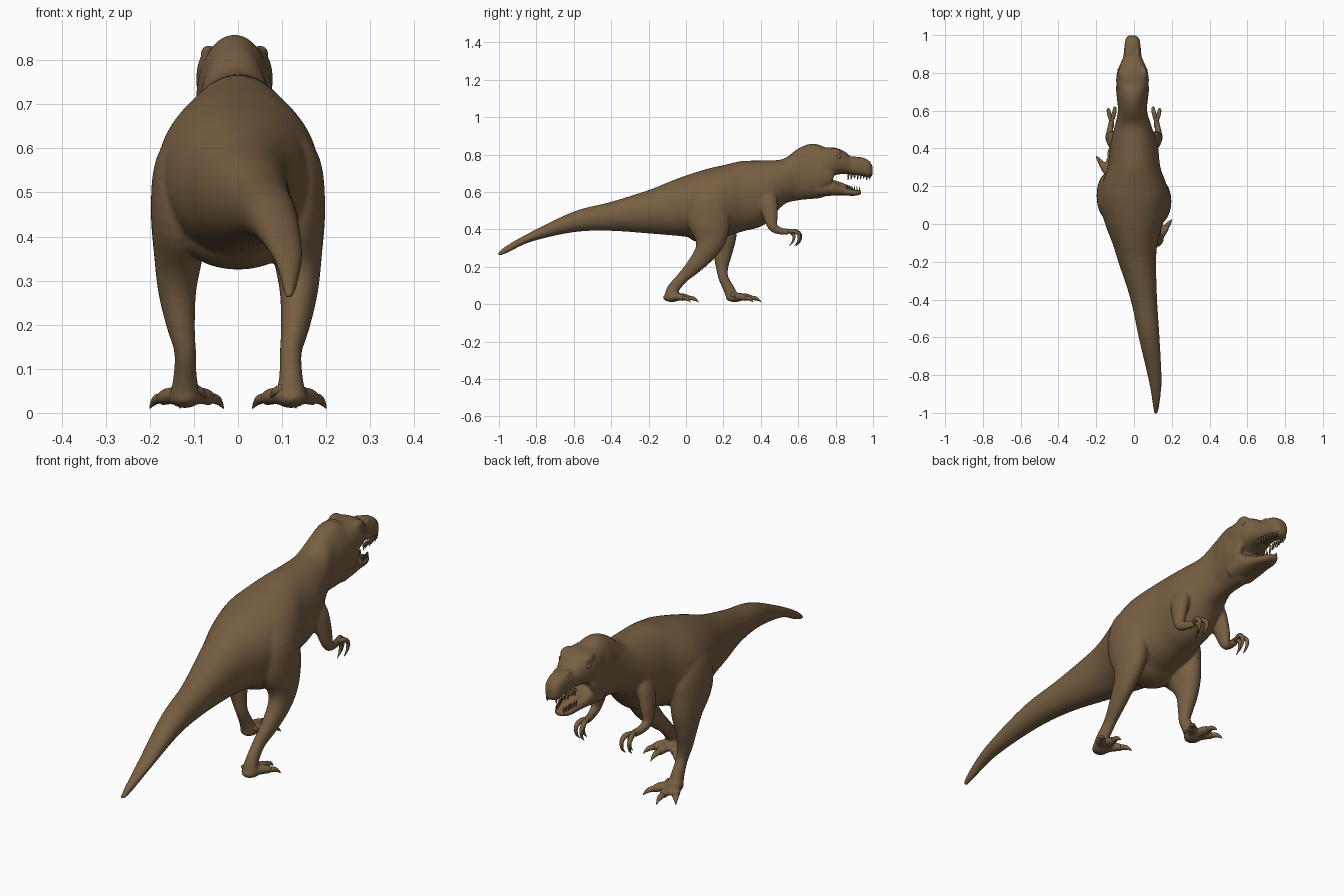
import bpy, bmesh, math
from mathutils import Vector, Matrix

skin = bpy.data.materials.new("brown skin")
skin.diffuse_color = (0.185, 0.115, 0.055, 1)


def spline(pts, steps):
    """Catmull-Rom through tuples of any length."""
    vs = [Vector(p) for p in pts]
    out = []
    for i in range(len(vs) - 1):
        a, b, c, d = vs[max(i - 1, 0)], vs[i], vs[i + 1], vs[min(i + 2, len(vs) - 1)]
        for s in range(steps):
            t = s / steps
            out.append(0.5 * (2 * b + (c - a) * t + (2 * a - 5 * b + 4 * c - d) * t * t
                              + (3 * b - a - 3 * c + d) * t ** 3))
    return out + [vs[-1]]


def tube(bm, pts, upright=False, power=2.0, sides=24, steps=4):
    """Loft rings given as (x, y, z, half width, half depth)."""
    path = spline(pts, steps)
    cs = [Vector(p[:3]) for p in path]
    rings = []
    for i, p in enumerate(path):
        u, v = Vector((1, 0, 0)), Vector((0, 0, 1))
        if not upright:
            t = (cs[min(i + 1, len(cs) - 1)] - cs[max(i - 1, 0)]).normalized()
            u = (u - t * u.dot(t)).normalized()
            v = t.cross(u)
        ring = []
        for k in range(sides):
            a = 2 * math.pi * k / sides
            c, s = math.cos(a), math.sin(a)
            c = math.copysign(abs(c) ** (2 / power), c)
            s = math.copysign(abs(s) ** (2 / power), s)
            ring.append(bm.verts.new(cs[i] + u * c * max(p[3], .001) + v * s * max(p[4], .001)))
        rings.append(ring)
    for r, q in zip(rings, rings[1:]):
        for k in range(sides):
            n = (k + 1) % sides
            bm.faces.new((r[k], r[n], q[n], q[k]))
    bm.faces.new(rings[0][::-1])
    bm.faces.new(rings[-1])


def profile(bm, rows, power=2.0):
    """Loft along y from rows of (y, top, bottom, x, half width)."""
    tube(bm, [(x, y, (t + b) / 2, w, (t - b) / 2) for y, t, b, x, w in rows],
         True, power, 40, 5)


def ball(bm, loc, size):
    m = Matrix.Translation(loc) @ Matrix.Diagonal((*size, 1))
    bmesh.ops.create_uvsphere(bm, u_segments=24, v_segments=16, radius=1, matrix=m)


def finish(bm, name):
    bmesh.ops.recalc_face_normals(bm, faces=bm.faces)
    for f in bm.faces:
        f.smooth = True
    me = bpy.data.meshes.new(name)
    bm.to_mesh(me)
    bm.free()
    me.materials.append(skin)
    ob = bpy.data.objects.new(name, me)
    bpy.context.collection.objects.link(ob)
    return ob


body, claws, teeth, eyes = (bmesh.new() for _ in range(4))

# Tail, trunk and neck
profile(body, [
    (-1.006, .274, .258, .115, .008), (-.96, .312, .272, .117, .017),
    (-.83, .385, .333, .112, .034), (-.6, .495, .385, .08, .055),
    (-.4, .547, .392, .052, .07), (-.2, .61, .378, .017, .1),
    (-.1, .65, .37, .005, .12), (0, .688, .36, 0, .153), (.12, .725, .34, 0, .184),
    (.2, .743, .358, 0, .175), (.3, .765, .388, 0, .14),
    (.42, .768, .425, 0, .125), (.52, .777, .53, -.005, .097),
    (.6, .832, .555, -.008, .077), (.67, .858, .562, -.008, .083),
    (.73, .845, .57, -.008, .086), (.775, .815, .6, -.008, .06)], 2.05)
# Pelvis between the legs
ball(body, (0, .1, .41), (.135, .11, .085))

# Upper skull and open lower jaw
profile(body, [
    (.66, .84, .68, -.008, .06), (.74, .838, .67, -.008, .085), (.8, .836, .69, -.008, .082),
    (.85, .815, .697, -.008, .064), (.885, .788, .692, -.008, .049),
    (.94, .785, .685, -.008, .043), (.98, .765, .677, -.008, .036),
    (.998, .735, .69, -.01, .02)], 2.6)
profile(body, [
    (.7, .67, .573, -.01, .072), (.78, .665, .58, -.01, .066), (.83, .636, .582, -.01, .053),
    (.9, .613, .579, -.01, .038), (.937, .61, .588, -.01, .022)], 2.5)

# Legs: hind right and fore left stride
hind = [(.09, .115, .63, .05, .08), (.118, .112, .56, .07, .106),
        (.13, .12, .46, .068, .118), (.135, .13, .36, .056, .092), (.138, .105, .28, .044, .06),
        (.13, .04, .2, .033, .042), (.12, -.02, .14, .025, .031), (.12, -.07, .08, .027, .032),
        (.12, -.085, .035, .037, .032)]
fore = [(-.09, .13, .63, .05, .08), (-.118, .135, .56, .07, .112),
        (-.13, .15, .46, .068, .128), (-.135, .185, .36, .056, .09), (-.138, .195, .28, .044, .056),
        (-.13, .193, .2, .033, .034), (-.12, .2, .14, .025, .027), (-.12, .23, .08, .027, .03),
        (-.12, .25, .035, .037, .032)]
for leg, side in ((hind, 1), (fore, -1)):
    tube(body, leg)
    ax, ay = leg[-1][0], leg[-1][1]
    ball(body, (ax, ay + .01, .035), (.038, .048, .024))
    # Three toes with claws
    for dx, dy in ((.055, .075), (.008, .105), (-.06, .075)):
        def at(k, z, r):
            return (ax + side * dx * k, ay + dy * k, z, r, r * .9)
        tube(body, [at(0, .037, .028), at(.4, .039, .023), at(.75, .037, .021), at(1, .03, .016)])
        tube(claws, [at(.85, .034, .014), at(1.15, .031, .012), at(1.35, .02, .006),
                     at(1.45, .01, .001)], sides=12)
    # Small raised inner toe
    tube(claws, [(ax - side * .015, ay - .01, .055, .013, .013),
                 (ax - side * .036, ay + .002, .048, .009, .009),
                 (ax - side * .045, ay + .015, .034, .001, .001)], sides=12)

for s in (1, -1):
    # Arms, starting inside the chest
    tube(body, [(s * .075, .42, .63, .02, .04), (s * .1, .435, .56, .034, .052),
                (s * .12, .45, .48, .028, .042), (s * .13, .465, .412, .021, .026),
                (s * .125, .51, .39, .016, .019), (s * .117, .55, .388, .015, .018)])
    # Hooked fingers
    for dx, dy in ((.014, .0), (-.012, .008), (.0, -.028)):
        x, y = s * .117, .55 + dy
        tube(claws, [(x, y - .01, .388, .011, .011), (x + s * dx, y + .03, .39, .011, .011),
                     (x + s * dx * 1.3, y + .054, .368, .009, .009),
                     (x + s * dx * 1.2, y + .05, .336, .006, .006),
                     (x + s * dx, y + .03, .312, .001, .001)], sides=12)
    # Brow horns, snout ridges, cheeks and eyes
    ball(body, (-.008 + s * .06, .795, .814), (.017, .035, .02))
    ball(body, (-.008 + s * .026, .9, .78), (.012, .03, .01))
    ball(body, (-.008 + s * .062, .735, .7), (.024, .06, .07))
    ball(eyes, (-.008 + s * .07, .815, .787), (.009, .013, .012))
    # Teeth along both jaws
    for i in range(8):
        y = .868 + i * .0165
        x = -.008 + s * (.038 - .015 * (i / 7) ** 2)
        h = .022 - .004 * (i % 3)
        tube(teeth, [(x, y, .697, .005, .005), (x, y, .685 - h * .5, .004, .004),
                     (x, y - .003, .685 - h, .0008, .0008)], sides=8, steps=2)
    for i in range(6):
        y = .86 + i * .0135
        x = -.01 + s * (.036 - .017 * i / 5)
        z = .616 - .01 * i / 5
        tube(teeth, [(x, y, z - .012, .004, .004), (x, y, z + .01, .0035, .0035),
                     (x, y - .002, z + .024, .0008, .0008)], sides=8, steps=2)

# Tongue
tube(body, [(-.01, .76, .66, .035, .012), (-.01, .83, .64, .028, .01),
            (-.01, .89, .616, .02, .008)], sides=16)

# Fuse body parts into one smooth skin
ob = finish(body, "body")
rem = ob.modifiers.new("fuse", 'REMESH')
rem.mode = 'VOXEL'
rem.voxel_size = .006
rem.use_smooth_shade = True
sm = ob.modifiers.new("soften", 'SMOOTH')
sm.factor = .5
sm.iterations = 8

finish(claws, "claws")
finish(teeth, "teeth")
finish(eyes, "eyes")
